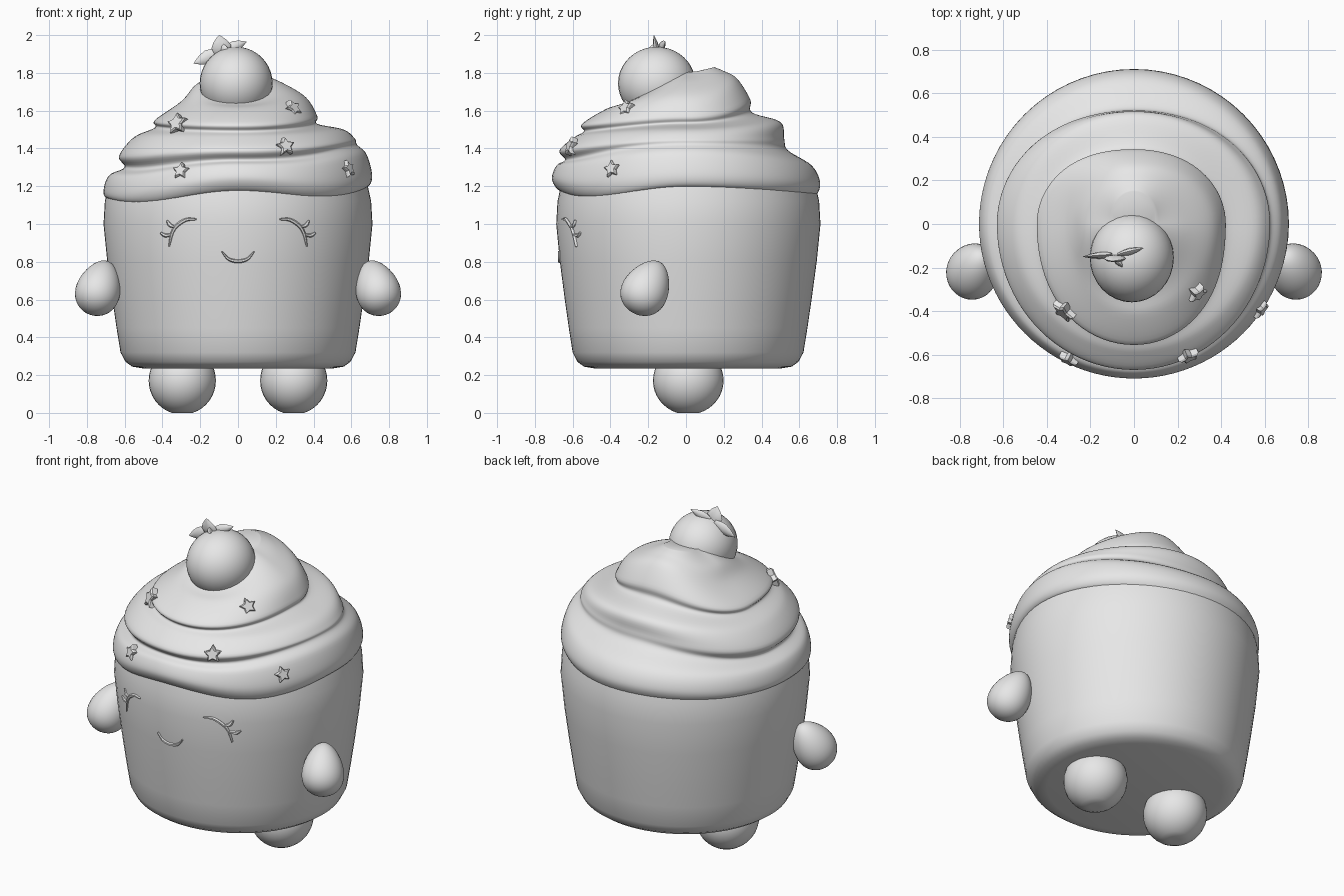
import bpy, bmesh, math
from math import sin, cos, pi
from mathutils import Vector, Matrix
from mathutils.bvhtree import BVHTree

cube = bpy.data.objects.get("Cube")
if cube:
    bpy.data.objects.remove(cube, do_unlink=True)

grey = bpy.data.materials.new("soft grey")
grey.use_nodes = True
grey.diffuse_color = (0.8, 0.8, 0.8, 1)
grey.node_tree.nodes["Principled BSDF"].inputs["Base Color"].default_value = (0.8, 0.8, 0.8, 1)


def finish(name, bm, angle=50):
    """Turn a bmesh into a smooth shaded object."""
    bmesh.ops.recalc_face_normals(bm, faces=bm.faces)
    mesh = bpy.data.meshes.new(name)
    bm.to_mesh(mesh)
    bm.free()
    obj = bpy.data.objects.new(name, mesh)
    bpy.context.collection.objects.link(obj)
    mesh.materials.append(grey)
    bpy.ops.object.select_all(action="DESELECT")
    obj.select_set(True)
    bpy.context.view_layer.objects.active = obj
    bpy.ops.object.shade_smooth_by_angle(angle=math.radians(angle))


def skin(rings):
    """Join closed rings of points into one capped surface."""
    bm = bmesh.new()
    loops = [[bm.verts.new(p) for p in ring] for ring in rings]
    n = len(loops[0])
    for a, b in zip(loops, loops[1:]):
        for i in range(n):
            j = (i + 1) % n
            bm.faces.new((a[i], a[j], b[j], b[i]))
    bm.faces.new(loops[0][::-1])
    bm.faces.new(loops[-1])
    return bm


def ellipsoid(name, centre, radii, shape=None, turn=Matrix()):
    bm = bmesh.new()
    bmesh.ops.create_uvsphere(bm, u_segments=32, v_segments=20, radius=1)
    for v in bm.verts:
        p = shape(v.co.copy()) if shape else v.co
        p = Vector(a * b for a, b in zip(p, radii))
        v.co = turn @ p + Vector(centre)
    finish(name, bm)


# Cup body: turned profile with a rounded lower rim, a little flatter in front
BODY = [(0.235, 0.5), (0.245, 0.56), (0.27, 0.595), (0.32, 0.622), (0.45, 0.643),
        (0.6, 0.665), (0.8, 0.692), (1.0, 0.712), (1.12, 0.705), (1.21, 0.685), (1.25, 0.6)]
SEG = 72


def body_point(a, z, r):
    y = r * sin(a)
    return Vector((r * cos(a), y * (0.965 if y < 0 else 1), z))


body_bm = skin([[body_point(2 * pi * i / SEG, z, r) for i in range(SEG)] for z, r in BODY])
body_tree = BVHTree.FromBMesh(body_bm)
finish("cup_body", body_bm)

# Frosting: (radius, height) of each fold at the left, back, right and front
FOLDS = [
    [(0.62, 1.2), (0.64, 1.1), (0.62, 1.12), (0.62, 1.18)],     # tucked edge
    [(0.69, 1.2), (0.69, 1.15), (0.7, 1.14), (0.675, 1.18)],    # lip
    [(0.71, 1.26), (0.71, 1.22), (0.71, 1.19), (0.71, 1.24)],   # lowest roll
    [(0.68, 1.37), (0.665, 1.31), (0.68, 1.26), (0.685, 1.31)],
    [(0.63, 1.42), (0.54, 1.39), (0.6, 1.3), (0.64, 1.34)],     # crease
    [(0.62, 1.45), (0.52, 1.45), (0.63, 1.36), (0.67, 1.39)],   # middle roll
    [(0.56, 1.5), (0.5, 1.54), (0.55, 1.46), (0.59, 1.46)],
    [(0.42, 1.53), (0.35, 1.59), (0.44, 1.51), (0.54, 1.49)],   # crease
    [(0.42, 1.57), (0.34, 1.66), (0.44, 1.55), (0.55, 1.53)],   # top roll
    [(0.36, 1.67), (0.27, 1.77), (0.3, 1.65), (0.42, 1.61)],
    [(0.23, 1.75), (0.2, 1.81), (0.22, 1.74), (0.3, 1.65)],
    [(0.1, 1.8), (0.15, 1.83), (0.1, 1.8), (0.04, 1.79)],       # crown
]


def fold_point(fold, a):
    """Blend a fold's radius and height smoothly round the cup."""
    q = a / (pi / 2)
    i = int(q) % 4
    f = (1 - cos(pi * (q - int(q)))) / 2
    r, z = Vector(fold[i]).lerp(Vector(fold[(i + 1) % 4]), f)
    if sin(a) < 0:
        # scalloped front edge, fading upwards
        z -= 0.045 * sin(2 * a) ** 2 * max(0, min(1, (1.4 - z) / 0.2))
    return Vector((r * cos(a), r * sin(a), z))


def curve_through(points, steps):
    """Catmull-Rom samples through the points."""
    ext = [points[0]] + points + [points[-1]]
    out = []
    for p0, p1, p2, p3 in zip(ext, ext[1:], ext[2:], ext[3:]):
        for k in range(steps):
            t = k / steps
            out.append(0.5 * (2 * p1 + (p2 - p0) * t + (2 * p0 - 5 * p1 + 4 * p2 - p3) * t ** 2
                              + (3 * p1 - p0 - 3 * p2 + p3) * t ** 3))
    return out + [points[-1]]


columns = [curve_through([fold_point(f, 2 * pi * i / 96) for f in FOLDS], 6) for i in range(96)]
frost_bm = skin(list(zip(*columns)))
frost_tree = BVHTree.FromBMesh(frost_bm)
finish("frosting_swirl", frost_bm, 70)

# Round berry on top
ellipsoid("berry", (-0.01, -0.155, 1.745), (0.193, 0.205, 0.193))


# Berry leaves: small pointed blades
def leaf(name, root, tip, width):
    root, tip = Vector(root), Vector(tip)
    along = tip - root
    side = along.cross(Vector((0, 1, 0))).normalized()
    thick = along.cross(side).normalized()
    rings = []
    for t, w in ((0, 0.5), (0.2, 0.85), (0.45, 1), (0.7, 0.7), (0.9, 0.28), (1, 0.03)):
        c = root + along * t
        rings.append([c + side * cos(k * pi / 4) * width * w
                      + thick * sin(k * pi / 4) * 0.016 * w for k in range(8)])
    finish(name, skin(rings))


leaf("leaf_upright", (-0.08, -0.15, 1.89), (-0.1, -0.17, 2.0), 0.052)
leaf("leaf_right", (-0.1, -0.14, 1.91), (-0.235, -0.15, 1.85), 0.038)
leaf("leaf_left", (-0.07, -0.14, 1.92), (0.045, -0.11, 1.965), 0.03)
leaf("leaf_front", (-0.09, -0.15, 1.92), (-0.05, -0.2, 1.925), 0.03)


# Arms and feet, mirrored
def egg(p):
    k = 1 - 0.22 * p.z
    return Vector((p.x * k, p.y * k, p.z))


def flat_sole(p):
    return Vector((p.x, p.y, max(p.z, -0.95)))


for side, s in (("left", 1), ("right", -1)):
    tilt = Matrix.Rotation(-0.3 * s, 4, "Y") @ Matrix.Rotation(-0.45, 4, "X")
    ellipsoid(side + "_arm", (0.735 * s, -0.208, 0.665), (0.116, 0.122, 0.155), egg, tilt)
    ellipsoid(side + "_foot", (0.295 * s, 0.012, 0.171), (0.178, 0.187, 0.18), flat_sole)


# Face lines: thin tubes laid on the cup
def line(name, path, width):
    pts = curve_through([Vector((x, 0, z)) for x, z in path], 5)
    rings = []
    for i, p in enumerate(pts):
        d = (pts[min(i + 1, len(pts) - 1)] - pts[max(i - 1, 0)]).normalized()
        across = Vector((-d.z, 0, d.x))
        hit = body_tree.ray_cast(Vector((p.x, -2, p.z)), Vector((0, 1, 0)))[0]
        w = width * (0.35 + 0.65 * sin(pi * i / (len(pts) - 1)))
        rings.append([hit + across * cos(k * pi / 3) * w
                      + Vector((0, 0.012 * sin(k * pi / 3), 0)) for k in range(6)])
    finish(name, skin(rings))


for side, s in (("left", 1), ("right", -1)):
    strokes = {"closed_eye": [(0.22, 1.025), (0.28, 1.02), (0.34, 0.97), (0.365, 0.88)],
               "upper_lash": [(0.335, 0.985), (0.36, 0.995), (0.375, 1.02)],
               "lower_lash": [(0.35, 0.945), (0.385, 0.94), (0.41, 0.955)]}
    for part, path in strokes.items():
        line(side + "_" + part, [(x * s, z) for x, z in path], 0.011)
line("smile", [(-0.085, 0.855), (-0.05, 0.815), (0, 0.803), (0.05, 0.815), (0.085, 0.855)], 0.01)


# Star sprinkles pressed into the frosting
def star(name, x, z, size, spin):
    hit, normal = frost_tree.ray_cast(Vector((x, -2, z)), Vector((0, 1, 0)))[:2]
    # face outwards, tipped up a little
    normal = Vector((x, hit.y, 0.2)).normalized()
    frame = normal.to_track_quat("Z", "Y")
    rings = []
    for depth, grow in ((-0.02, 1), (0.012, 1), (0.02, 0.8)):
        ring = []
        for k in range(10):
            r = size * grow * (0.55 if k % 2 else 1)
            a = k * pi / 5 + spin + pi / 2
            ring.append(hit + frame @ Vector((r * cos(a), r * sin(a), depth)))
        rings.append(ring)
    finish(name, skin(rings), 30)


for i, spot in enumerate([(-0.32, 1.53, 0.062, 0.2), (0.29, 1.61, 0.05, 0.3),
                          (0.25, 1.41, 0.052, 0.1), (-0.3, 1.28, 0.048, 0),
                          (0.58, 1.29, 0.048, 0.2)]):
    star("star_sprinkle_%d" % (i + 1), *spot)
